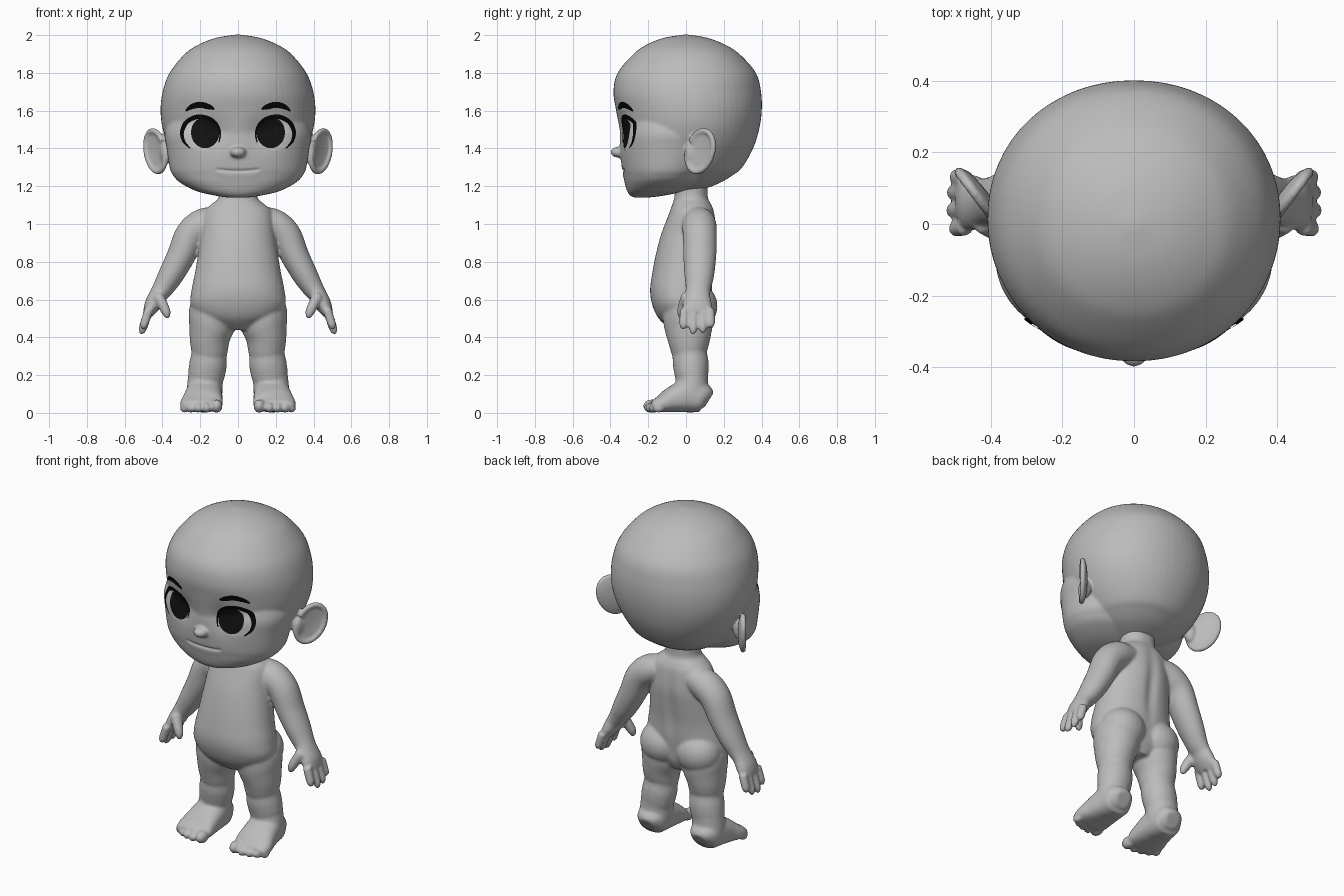
import bpy, bmesh, math
from mathutils import Vector, Matrix
from mathutils.bvhtree import BVHTree

cube = bpy.data.objects.get("Cube")
if cube:
    bpy.data.objects.remove(cube, do_unlink=True)

Y, Z = Vector((0, 1, 0)), Vector((0, 0, 1))


def material(name, grey):
    m = bpy.data.materials.new(name)
    m.use_nodes = True
    colour = (grey, grey, grey, 1)
    m.diffuse_color = colour
    m.node_tree.nodes["Principled BSDF"].inputs["Base Color"].default_value = colour
    return m


skin = material("skin grey", 0.5)
white = material("eye white", 0.6)
dark = material("iris dark", 0.006)
black = material("lash black", 0.002)


def spline(points, steps):
    """Smooth curve through tuples of any length."""
    vs = [Vector(p) for p in points]
    out = []
    for i in range(len(vs) - 1):
        p1, p2 = vs[i], vs[i + 1]
        p0 = vs[i - 1] if i else p1
        p3 = vs[i + 2] if i + 2 < len(vs) else p2
        for k in range(steps):
            t = k / steps
            out.append(p1 + (p2 - p0) * (t / 2)
                       + (2 * p0 - 5 * p1 + 4 * p2 - p3) * (t * t / 2)
                       + (3 * p1 - p0 - 3 * p2 + p3) * (t ** 3 / 2))
    return out + [vs[-1]]


def loft(bm, points, ref=Y, flat=False, power=2.0, sides=32):
    """Skin over rings (x, y, z, radius across, radius along ref)."""
    path = spline(points, 6)
    rings = []
    for i, p in enumerate(path):
        a, b = path[max(i - 1, 0)], path[min(i + 1, len(path) - 1)]
        t = Z if flat else Vector((b - a)[:3]).normalized()
        v = (ref - t * t.dot(ref)).normalized()
        u = v.cross(t)
        ring = []
        for k in range(sides):
            c = math.cos(math.tau * k / sides)
            s = math.sin(math.tau * k / sides)
            c = math.copysign(abs(c) ** (2 / power), c)
            s = math.copysign(abs(s) ** (2 / power), s)
            ring.append(bm.verts.new(Vector(p[:3]) + u * c * p[3] + v * s * p[4]))
        rings.append(ring)
    for r, q in zip(rings, rings[1:]):
        for k in range(sides):
            n = (k + 1) % sides
            bm.faces.new((r[k], r[n], q[n], q[k]))
    bm.faces.new(rings[0][::-1])
    bm.faces.new(rings[-1])


def trunk(bm, rows, power):
    """Upright form from rows of height, half width, front y, back y."""
    loft(bm, [(0, (f + b) / 2, z, w, (b - f) / 2) for z, w, f, b in rows],
         flat=True, power=power, sides=64)


def ball(bm, centre, radii, frame=Matrix()):
    m = frame @ Matrix.Translation(centre) @ Matrix.Diagonal((*radii, 1))
    bmesh.ops.create_uvsphere(bm, u_segments=24, v_segments=16, radius=1, matrix=m)


def add_object(name, bm, mat):
    mesh = bpy.data.meshes.new(name)
    bmesh.ops.recalc_face_normals(bm, faces=bm.faces)
    bm.to_mesh(mesh)
    bm.free()
    mesh.materials.append(mat)
    ob = bpy.data.objects.new(name, mesh)
    bpy.context.collection.objects.link(ob)
    return ob


def fuse(name, bm, voxel, rounds, sculpt):
    """Mirror, melt the parts into one skin, soften, then sculpt the detail."""
    ob = add_object(name, bm, skin)
    ob.modifiers.new("mirror", "MIRROR").use_mirror_merge = False
    rm = ob.modifiers.new("melt", "REMESH")
    rm.mode, rm.voxel_size = "VOXEL", voxel
    sm = ob.modifiers.new("soften", "SMOOTH")
    sm.factor, sm.iterations = 0.5, rounds
    dg = bpy.context.evaluated_depsgraph_get()
    mesh = bpy.data.meshes.new_from_object(ob.evaluated_get(dg))
    ob.modifiers.clear()
    ob.data = mesh
    mesh.materials.clear()
    mesh.materials.append(skin)
    for v in mesh.vertices:
        v.co.y += sculpt(v.co)
    for p in mesh.polygons:
        p.use_smooth = True
        p.material_index = 0
    return ob


def bump(d, size):
    return math.exp(-(d / size) ** 2)


# Skull, tapering to the neck at the back
bm = bmesh.new()
trunk(bm, [(1.17, .06, -.1, .05), (1.19, .12, -.13, .11), (1.22, .19, -.17, .185),
           (1.26, .25, -.22, .25), (1.3, .293, -.26, .298), (1.4, .36, -.335, .355),
           (1.5, .398, -.352, .387), (1.6, .41, -.37, .401), (1.7, .399, -.384, .397),
           (1.8, .362, -.362, .37), (1.9, .282, -.278, .283), (1.95, .208, -.207, .206),
           (1.985, .118, -.118, .115), (2.002, .02, -.02, .02)], 2.07)

# Cheeks, jaw and nose
trunk(bm, [(1.14, .05, -.27, -.2), (1.15, .12, -.295, -.12), (1.175, .222, -.312, -.01),
           (1.22, .308, -.325, .08), (1.26, .345, -.332, .115), (1.3, .362, -.34, .14),
           (1.4, .378, -.35, .17), (1.48, .388, -.348, .18), (1.56, .36, -.33, .15)], 2.2)
ball(bm, (0, -.357, 1.38), (.042, .043, .029))

# Ear: a tilted dish with a rolled rim
ear = (Matrix.Translation((.437, .075, 1.385)) @ Matrix.Rotation(math.atan2(-.6, .8), 4, "Z")
       @ Matrix.Rotation(math.radians(-25), 4, "X"))
rim = [ear @ Vector((0, .08 * math.cos(a), .114 * math.sin(a)))
       for a in (math.radians(d) for d in range(-170, 171, 20))]
loft(bm, [(*p, .015, .015) for p in rim], ref=ear.to_3x3() @ Vector((1, 0, 0)), sides=12)
ball(bm, (-.008, 0, 0), (.022, .082, .116), ear)
ball(bm, (.38, .03, 1.375), (.034, .036, .06))
ear_space = ear.inverted()


def head_detail(p):
    q = ear_space @ Vector((abs(p.x), p.y, p.z))
    r = math.hypot(q.y / .068, q.z / .1)
    if r < 1 and q.x > -.006:
        return .024 * (1 - r * r)
    if p.y > -.1:
        return 0
    socket = .019 * bump(abs(p.x) - .13, .075) * bump(p.z - 1.48, .09)
    reach = max(0, min(1, (.125 - abs(p.x)) / .03))
    gap = p.z - 1.281 - .6 * p.x ** 2
    return socket + reach * (.008 * bump(gap, .007) - .002 * bump(gap + .025, .018))


head = fuse("head", bm, .007, 8, head_detail)

# Torso and buttocks
bm = bmesh.new()
trunk(bm, [(1.22, .1, -.055, .115), (1.14, .103, -.062, .117), (1.105, .14, -.072, .135),
           (1.06, .18, -.088, .152), (.95, .195, -.13, .165), (.85, .21, -.157, .157),
           (.75, .226, -.177, .145), (.65, .246, -.19, .14), (.57, .25, -.178, .13),
           (.5, .2, -.145, .12), (.44, .07, -.08, .09)], 2.15)
ball(bm, (.12, .045, .565), (.133, .122, .125))

# Leg with soft rolls
loft(bm, [(.14, .01, .62, .1, .11), (.135, .01, .56, .123, .13), (.136, .012, .48, .125, .132),
          (.149, .015, .4, .108, .116), (.151, .017, .335, .098, .099), (.153, .02, .31, .094, .092),
          (.158, .025, .26, .099, .095), (.168, .03, .2, .097, .089),
          (.172, .032, .18, .093, .085), (.176, .03, .13, .095, .09), (.178, .03, .08, .094, .092)])

# Foot and toes
loft(bm, [(.178, .12, .065, .045, .045), (.178, .09, .08, .082, .076), (.18, .01, .09, .096, .088),
          (.186, -.07, .07, .105, .07), (.193, -.13, .048, .113, .047),
          (.193, -.175, .034, .1, .03)], ref=Z, power=2.5)
for x, y, r in ((.113, -.182, .036), (.166, -.19, .027), (.21, -.182, .026),
                (.25, -.167, .025), (.285, -.145, .024)):
    ball(bm, (x, y, r), (r * .87, r * 1.25, r))

# Arm and palm
loft(bm, [(.1, .068, 1.02, .07, .075), (.18, .07, .998, .086, .09), (.25, .073, .94, .084, .09),
          (.302, .073, .83, .075, .087), (.355, .07, .73, .067, .079),
          (.397, .065, .66, .056, .067), (.425, .061, .62, .047, .067),
          (.453, .06, .57, .043, .078), (.476, .06, .525, .029, .073)])

# Fingers and thumb
for y, length in ((-.008, .095), (.04, .118), (.086, .112), (.127, .088)):
    along = Vector((.32, (y - .06) * .9, -1)).normalized()
    loft(bm, [(*(Vector((.471, y, .55)) + along * length * t), r, r)
              for t, r in ((0, .025), (.6, .024), (1, .021), (1.2, .007))], sides=12)
loft(bm, [(.425, .01, .62, .032, .036), (.397, -.012, .57, .028, .03),
          (.379, -.024, .53, .024, .024), (.372, -.026, .5, .01, .01)], sides=16)


def back_detail(p):
    if p.y < .05 or abs(p.x) > .15:
        return 0
    return -.014 * bump(p.x, .035) * bump(p.z - .84, .2)


fuse("body", bm, .008, 7, back_detail)

# Painted eyes and brows, laid just above the face
tree = BVHTree.FromPolygons([v.co for v in head.data.vertices],
                            [p.vertices[:] for p in head.data.polygons])


def on_face(x, z, lift):
    hit, normal, _, _ = tree.ray_cast(Vector((x, -1, z)), Y)
    return hit + normal * lift


def sheet(name, rows, side, lift, mat, closed):
    """Thin plate over a grid of face positions."""
    bm = bmesh.new()
    grid = [[bm.verts.new(on_face(x * side, z, lift)) for x, z in row] for row in rows]
    for r, q in zip(grid, grid[1:]):
        n = len(r)
        for k in range(n if closed else n - 1):
            j = (k + 1) % n
            bm.faces.new((r[k], r[j], q[j], q[k]))
    if closed:
        bm.faces.new(grid[0])
    ob = add_object(name, bm, mat)
    if sum((p.normal.y * p.area for p in ob.data.polygons)) > 0:
        ob.data.flip_normals()
    for p in ob.data.polygons:
        p.use_smooth = True


def disc(cx, cz, rx, rz):
    turn = [math.tau * k / 40 for k in range(40)]
    return [[(cx + rx * f * math.cos(t), cz + rz * f * math.sin(t)) for t in turn]
            for f in (.05, .25, .5, .75, 1)]


def stroke(points):
    path = spline(points, 8)
    rows = []
    for i, p in enumerate(path):
        d = Vector((path[min(i + 1, len(path) - 1)] - path[max(i - 1, 0)])[:2]).normalized()
        rows.append([(p[0] - d.y * p[2] * s, p[1] + d.x * p[2] * s) for s in (-1, 0, 1)])
    return rows


lash = [(.25, 1.402, .003), (.282, 1.435, .007), (.293, 1.485, .01), (.268, 1.54, .012),
        (.215, 1.568, .012), (.155, 1.561, .011), (.111, 1.53, .008), (.092, 1.48, .005),
        (.1, 1.43, .003)]
brow = [(.274, 1.599, .004), (.245, 1.62, .013), (.2, 1.632, .016), (.155, 1.622, .014),
        (.124, 1.61, .005)]
for label, side in (("left", 1), ("right", -1)):
    sheet(label + "_eye_white", disc(.193, 1.48, .1, .09), side, .002, white, True)
    sheet(label + "_iris", disc(.172, 1.484, .075, .083), side, .004, dark, True)
    sheet(label + "_lashes", stroke(lash), side, .006, black, False)
    sheet(label + "_brow", stroke(brow), side, .005, black, False)
